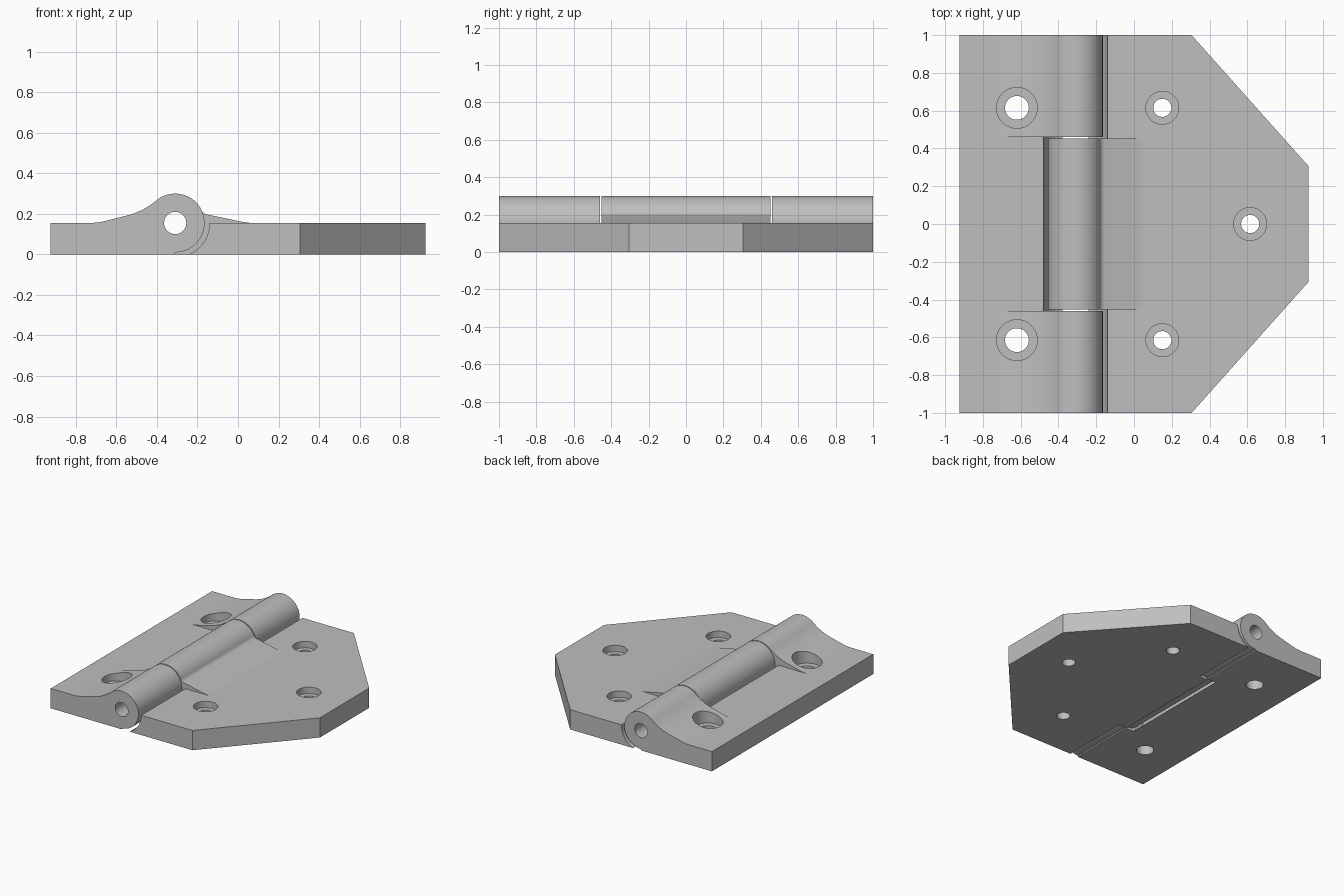
import bpy, bmesh, math
from mathutils import Vector

cube = bpy.data.objects.get("Cube")
if cube:
    bpy.data.objects.remove(cube, do_unlink=True)

PX, PZ = -0.31, 0.155       # pivot axis
R, GROOVE, PIN = 0.145, 0.17, 0.055
TOP, EDGE = 0.155, 0.925    # plate thickness, half width

steel = bpy.data.materials.new("satin grey steel")
steel.use_nodes = True
colour = (0.52, 0.52, 0.52, 1)
steel.diffuse_color = colour
steel.node_tree.nodes["Principled BSDF"].inputs["Base Color"].default_value = colour


def arc(r, start, end, n=32):
    """Points about the pivot, angles in degrees."""
    angles = [math.radians(start + (end - start) * i / n) for i in range(n + 1)]
    return [(PX + r * math.cos(a), PZ + r * math.sin(a)) for a in angles]


def blend(a, b, c, n=8):
    """Quadratic curve from a to c, pulled towards b."""
    a, b, c = Vector(a), Vector(b), Vector(c)
    return [tuple(a * (1 - t) ** 2 + b * 2 * t * (1 - t) + c * t * t)
            for t in (i / n for i in range(n + 1))]


def new_object(name, bm):
    bmesh.ops.recalc_face_normals(bm, faces=bm.faces)
    mesh = bpy.data.meshes.new(name)
    bm.to_mesh(mesh)
    bm.free()
    obj = bpy.data.objects.new(name, mesh)
    bpy.context.collection.objects.link(obj)
    mesh.materials.append(steel)
    return obj


def extrude_profile(points, y0, y1):
    """Prism along y from an x-z outline."""
    bm = bmesh.new()
    face = bm.faces.new([bm.verts.new((x, y0, z)) for x, z in points])
    out = bmesh.ops.extrude_face_region(bm, geom=[face])
    verts = [v for v in out["geom"] if isinstance(v, bmesh.types.BMVert)]
    bmesh.ops.translate(bm, verts=verts, vec=(0, y1 - y0, 0))
    return bm


def screw_cutter(x, y, r, bore, floor):
    """Stepped shaft for a counterbored screw hole."""
    bm = bmesh.new()
    outline = [(0, -0.1), (r, -0.1), (r, floor), (bore, floor), (bore, 0.4), (0, 0.4)]
    n = 40
    rings = []
    for rad, z in outline[1:-1]:
        rings.append([bm.verts.new((x + rad * math.cos(math.tau * i / n),
                                    y + rad * math.sin(math.tau * i / n), z))
                      for i in range(n)])
    for low, high in zip(rings, rings[1:]):
        for i in range(n):
            j = (i + 1) % n
            bm.faces.new((low[i], low[j], high[j], high[i]))
    bm.faces.new(rings[0])
    bm.faces.new(rings[-1])
    return new_object("hole_cutter", bm)


def cut(obj, cutters):
    bpy.ops.object.select_all(action="DESELECT")
    bpy.context.view_layer.objects.active = obj
    obj.select_set(True)
    for c in cutters:
        c.hide_render = True
        mod = obj.modifiers.new("cut", "BOOLEAN")
        mod.operation, mod.solver, mod.object = "DIFFERENCE", "EXACT", c
        bpy.ops.object.modifier_apply(modifier=mod.name)
        bpy.data.objects.remove(c, do_unlink=True)
    bpy.ops.object.shade_smooth_by_angle(angle=math.radians(25))


def pin_cutter():
    return new_object("pin_cutter", extrude_profile(arc(PIN, 0, 360, 40)[:-1], -1.1, 1.1))


# Narrow leaf with the two outer knuckles
profile = [(-EDGE, 0), (PX, 0)] + arc(R, -90, 130, 48)
profile += blend((-0.403, 0.266), (-0.47, 0.21), (-0.555, 0.19))[1:]
profile += blend((-0.66, 0.164), (-0.70, TOP), (-0.74, TOP)) + [(-EDGE, TOP)]
narrow_leaf = new_object("narrow_leaf", extrude_profile(profile, -1, 1))
clearance = [(-0.74, TOP)] + arc(GROOVE, 180, 270) + [(0.1, PZ - GROOVE), (0.1, 0.4), (-0.74, 0.4)]
cutters = [new_object("middle_gap", extrude_profile(clearance, -0.461, 0.461)), pin_cutter()]
cutters += [screw_cutter(-0.62, s * 0.615, 0.063, 0.108, 0.1) for s in (-1, 1)]
cut(narrow_leaf, cutters)

# Wide leaf with the middle knuckle
profile = [(EDGE, TOP)] + blend((0.08, TOP), (0.05, TOP), (0.02, 0.161))
profile += blend((-0.157, 0.198), (-0.172, 0.202), (-0.179, 0.216))
profile += arc(R, 25, 270, 48)[1:] + [(PX, 0), (EDGE, 0)]
bm = extrude_profile(profile, -1, 1)

# Slanted corners of the wide leaf
for s in (-1, 1):
    bmesh.ops.bisect_plane(bm, geom=bm.verts[:] + bm.edges[:] + bm.faces[:],
                           plane_co=(0.305, s, 0), plane_no=(0.695, s * 0.62, 0),
                           clear_outer=True)
    bmesh.ops.holes_fill(bm, edges=[e for e in bm.edges if e.is_boundary], sides=0)
wide_leaf = new_object("wide_leaf", bm)

clearance = [(0.08, TOP)] + arc(GROOVE, 0, -90) + [(-0.7, PZ - GROOVE), (-0.7, 0.4), (0.08, 0.4)]
cutters = [new_object("end_gap", extrude_profile(clearance, s * 0.453, s * 1.1)) for s in (-1, 1)]
cutters.append(pin_cutter())
cutters += [screw_cutter(x, y, 0.048, 0.087, 0.105)
            for x, y in ((0.15, -0.615), (0.15, 0.615), (0.615, 0))]
cut(wide_leaf, cutters)
